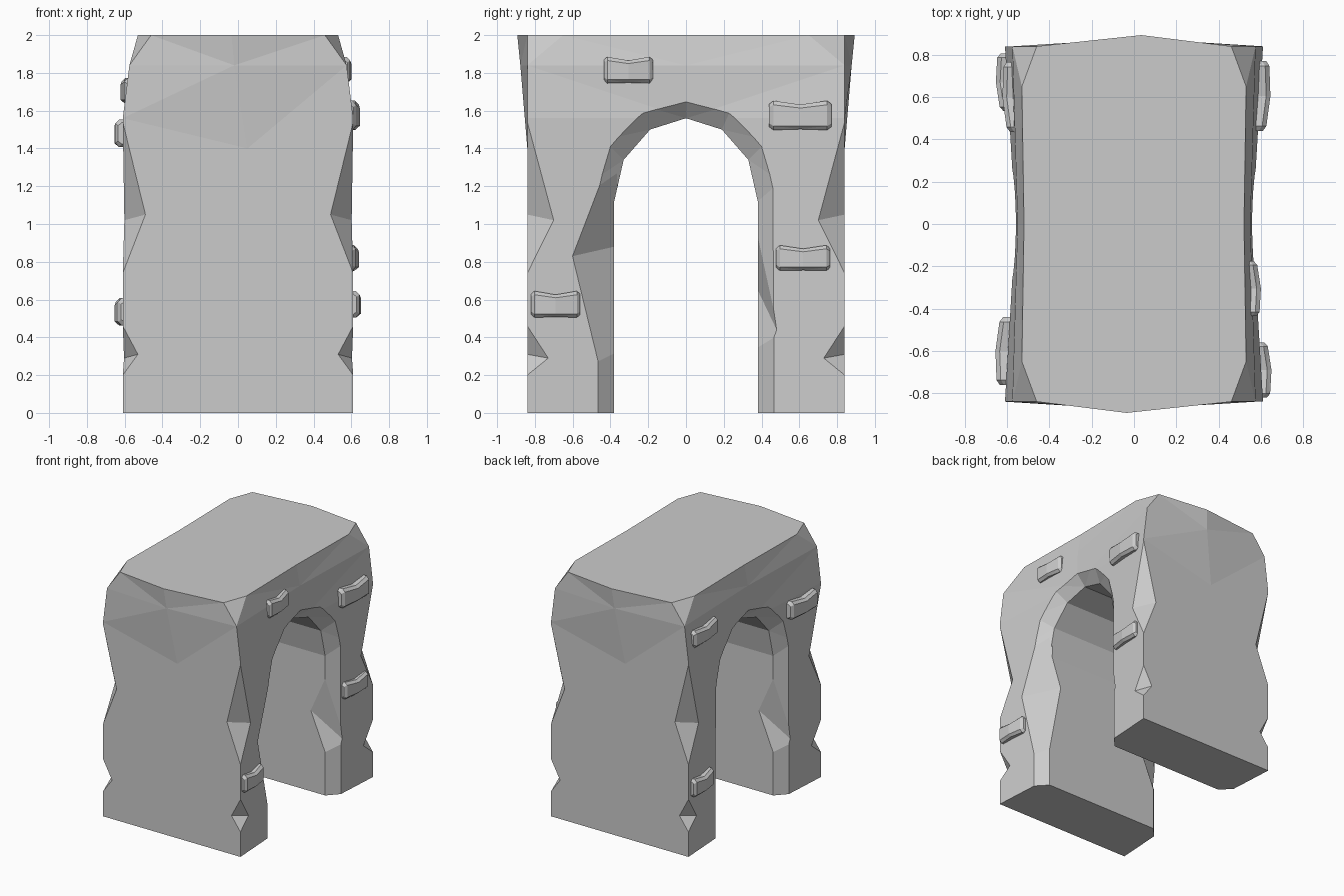
import bpy, bmesh, math
from mathutils import Vector, Matrix

if "Cube" in bpy.data.objects:
    bpy.data.objects.remove(bpy.data.objects["Cube"])


def make_object(name, bm):
    bmesh.ops.remove_doubles(bm, verts=bm.verts, dist=0.0005)
    bmesh.ops.triangulate(bm, faces=bm.faces)
    bmesh.ops.recalc_face_normals(bm, faces=bm.faces)
    mesh = bpy.data.meshes.new(name)
    bm.to_mesh(mesh)
    bm.free()
    ob = bpy.data.objects.new(name, mesh)
    bpy.context.collection.objects.link(ob)
    return ob


def loft(name, rings):
    """Skin a list of closed rings and cap both ends."""
    bm = bmesh.new()
    vs = [[bm.verts.new(p) for p in r] for r in rings]
    n = len(rings[0])
    for a, b in zip(vs, vs[1:]):
        for i in range(n):
            j = (i + 1) % n
            bm.faces.new((a[i], a[j], b[j], b[i]))
    bm.faces.new(vs[0])
    bm.faces.new(vs[-1])
    return make_object(name, bm)


def side_x(y):
    """Side wall is slightly hollow towards the middle."""
    return 0.56 + 0.05 * abs(y) / 0.84


# Stone block: rings of side middle, corner (side), corner (end), end middle
def block_ring(z, side, ca, cb, end, end_z, shift):
    half = [(side, 0, z), (*ca, z), (*cb, z), (shift, end, end_z),
            (-cb[0], cb[1], z), (-ca[0], ca[1], z)]
    return half + [(-x, -y, w) for x, y, w in half]


corner = (0.61, 0.84)
upper = (0.575, 0.84)
body = loft("stone_arch", [
    block_ring(0, 0.56, corner, corner, 0.84, 0, 0),
    block_ring(1.56, 0.56, corner, corner, 0.84, 1.40, -0.05),
    block_ring(1.84, 0.55, upper, upper, 0.877, 1.84, 0.02),
    block_ring(2.0, 0.52, (0.53, 0.65), (0.46, 0.84), 0.893, 2.0, 0.035),
])

# Archway cutter, flared at both mouths to leave a chamfered edge
inner = [(-0.38, -0.1), (-0.38, 1.12), (-0.33, 1.34), (-0.19, 1.50), (0, 1.56)]
outer = [(-0.465, -0.1), (-0.46, 1.19), (-0.40, 1.41), (-0.23, 1.59), (0, 1.65)]


def mirrored(points):
    return points + [(-y, z) for y, z in points[-2::-1]]


mouth, throat = [], []
for (yi, zi), (yo, zo) in zip(mirrored(inner), mirrored(outer)):
    a = Vector((side_x(yo) - 0.08, yi, zi))
    b = Vector((side_x(yo), yo, zo))
    throat.append(a)
    mouth.append(a + (b - a) * 1.5)


def flip(ring):
    return [Vector((-p.x, p.y, p.z)) for p in ring]


cutters = [loft("archway_cutter", [flip(mouth), flip(throat), throat, mouth])]

# Chips: wedge knocked out of a vertical edge, from low to high, with a ridge a-b
def chip(low, high, a, b, grow=1.3, sx=1, sy=1):
    low, high, a, b = (Vector((p[0] * sx, p[1] * sy, p[2])) for p in (low, high, a, b))
    m = (a + b) / 2
    bm = bmesh.new()
    pts = [a + (a - b) * 0.2, b + (b - a) * 0.2,
           m + (low - m) * grow, m + (high - m) * grow]
    v = [bm.verts.new(p) for p in pts]
    for f in ((0, 1, 2), (0, 1, 3), (0, 2, 3), (1, 2, 3)):
        bm.faces.new([v[i] for i in f])
    cutters.append(make_object("chip_cutter", bm))


for sx in (-1, 1):
    for sy in (-1, 1):
        chip((*corner, 0.20), (*corner, 0.46), (0.53, 0.84, 0.31),
             (0.603, 0.73, 0.29), sx=sx, sy=sy)
        chip((*corner, 0.74), (*corner, 1.54), (0.49, 0.84, 1.05),
             (0.602, 0.70, 1.02), sx=sx, sy=sy)
    chip((0.53, 0.40, 0.35), (0.53, 0.40, 0.85), (0.38, 0.38, 0.65),
         (0.588, 0.48, 0.44), grow=1.6, sx=sx, sy=sx)
chip((0.55, -0.42, 0.27), (0.55, -0.42, 1.20), (0.40, -0.38, 0.88),
     (0.595, -0.60, 0.83), grow=1.6)

for c in cutters:
    c.hide_render = True
    mod = body.modifiers.new("cut", 'BOOLEAN')
    mod.operation = 'DIFFERENCE'
    mod.solver = 'EXACT'
    mod.object = c
deps = bpy.context.evaluated_depsgraph_get()
result = bpy.data.meshes.new_from_object(body.evaluated_get(deps))
body.modifiers.clear()
body.data = result
for c in cutters:
    bpy.data.objects.remove(c, do_unlink=True)


# Raised bricks: bevelled slabs, pinched and bowed in the middle
def brick(name, side, y, z, w, h, reach):
    rings = []
    for t, scale, sag in ((-1, 0.78, 0), (-0.86, 1, 0), (0, 0.84, 0.008),
                          (0.86, 1, 0), (1, 0.78, 0)):
        hh = h / 2 * scale
        front = reach - (0.028 if abs(t) == 1 else 0.012 if t else 0)
        back = reach - 0.10
        sec = [(back, -hh), (front - 0.02, -hh), (front, -hh * 0.72),
               (front, hh * 0.72), (front - 0.02, hh), (back, hh)]
        lean = 0.05 * t * w / 2 * math.copysign(1, y)
        rings.append([(side * (x + lean), y + t * w / 2, z + k - sag) for x, k in sec])
    loft(name, rings)


bricks = [
    (1, -0.305, 1.815, 0.26, 0.14, 0.60),
    (1, 0.605, 1.575, 0.33, 0.155, 0.645),
    (1, 0.62, 0.82, 0.285, 0.135, 0.64),
    (1, -0.69, 0.575, 0.26, 0.14, 0.65),
    (-1, 0.67, 0.535, 0.27, 0.145, 0.653),
    (-1, 0.60, 1.705, 0.33, 0.135, 0.622),
    (-1, -0.60, 1.48, 0.32, 0.145, 0.655),
]
for i, b in enumerate(bricks):
    brick(f"raised_brick_{i + 1}", *b)
